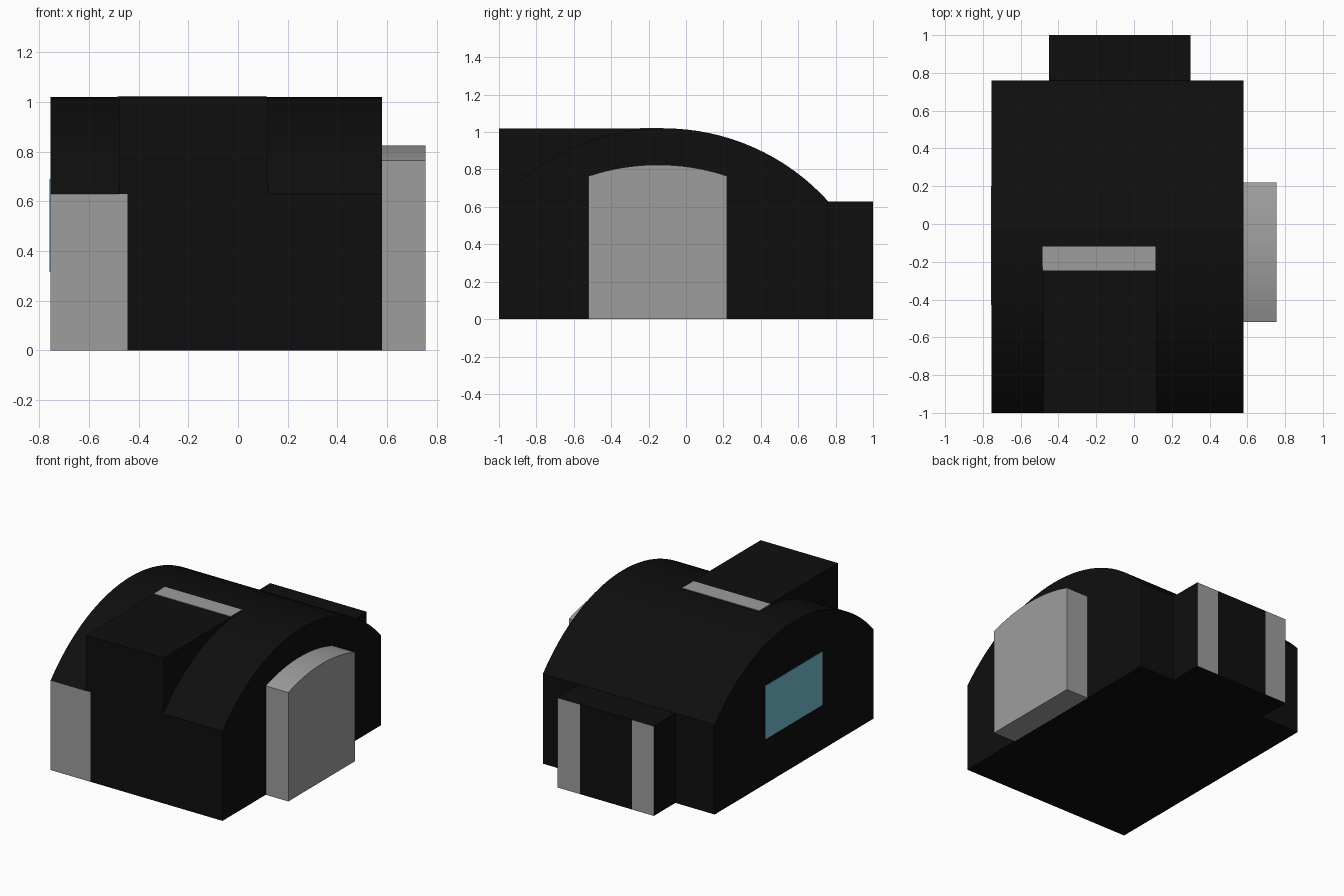
import bpy, bmesh, math

if "Cube" in bpy.data.objects:
    bpy.data.objects.remove(bpy.data.objects["Cube"])


def material(name, rgb):
    m = bpy.data.materials.new(name)
    m.diffuse_color = (*rgb, 1)
    m.use_nodes = True
    m.node_tree.nodes["Principled BSDF"].inputs["Base Color"].default_value = m.diffuse_color
    return m


BLACK = material("near_black", (0.0045, 0.0045, 0.0045))
GREY = material("mid_grey", (0.34, 0.34, 0.34))
TEAL = material("teal_glass", (0.175, 0.51, 0.63))


def finish(name, bm, mats):
    bmesh.ops.recalc_face_normals(bm, faces=bm.faces[:])
    me = bpy.data.meshes.new(name)
    bm.to_mesh(me)
    bm.free()
    for m in mats:
        me.materials.append(m)
    ob = bpy.data.objects.new(name, me)
    bpy.context.collection.objects.link(ob)
    return ob


def box_bm(x0, x1, y0, y1, z0, z1):
    bm = bmesh.new()
    bmesh.ops.create_cube(bm, size=1)
    for v in bm.verts:
        v.co.x = x1 if v.co.x > 0 else x0
        v.co.y = y1 if v.co.y > 0 else y0
        v.co.z = z1 if v.co.z > 0 else z0
    return bm


def arched_bm(x0, x1, y0, y1, eave, crown, steps):
    """Block with an arc-shaped top, extruded along x."""
    half, rise, mid = (y1 - y0) / 2, crown - eave, (y0 + y1) / 2
    r = (half * half + rise * rise) / (2 * rise)
    a = math.asin(half / r)
    pts = [(y1, 0), (y0, 0)]
    for i in range(steps + 1):
        t = -a + 2 * a * i / steps
        pts.append((mid + r * math.sin(t), crown - r + r * math.cos(t)))
    bm = bmesh.new()
    f = bm.faces.new([bm.verts.new((x0, y, z)) for y, z in pts])
    ext = bmesh.ops.extrude_face_region(bm, geom=[f])["geom"]
    moved = [v for v in ext if isinstance(v, bmesh.types.BMVert)]
    bmesh.ops.translate(bm, verts=moved, vec=(x1 - x0, 0, 0))
    return bm


def cut_x(bm, x):
    bmesh.ops.bisect_plane(bm, geom=bm.verts[:] + bm.edges[:] + bm.faces[:],
                           plane_co=(x, 0, 0), plane_no=(1, 0, 0))


def smooth(ob):
    bpy.ops.object.select_all(action='DESELECT')
    ob.select_set(True)
    bpy.context.view_layer.objects.active = ob
    bpy.ops.object.shade_smooth_by_angle(angle=math.radians(20))


# Main vaulted hall, with a grey panel on the left of the front wall
bm = arched_bm(-0.755, 0.58, -1, 0.76, 0.63, 1.02, 32)
cut_x(bm, -0.445)
for f in bm.faces:
    c = f.calc_center_median()
    if c.y < -0.999 and c.x < -0.445:
        f.material_index = 1
smooth(finish("vaulted_hall", bm, [BLACK, GREY]))

# Flat-topped front block rising from the vault
finish("front_dormer", box_bm(-0.48, 0.12, -1, -0.10, 0.63, 1.02), [BLACK])

# Light strip across the roof
finish("roof_strip", box_bm(-0.485, 0.115, -0.245, -0.12, 1.016, 1.023), [GREY])

# Rear annex with a grey stripe at each end of its back wall
bm = box_bm(-0.45, 0.30, 0.76, 1.0, 0, 0.63)
cut_x(bm, -0.28)
cut_x(bm, 0.125)
for f in bm.faces:
    c = f.calc_center_median()
    if c.y > 0.999 and not -0.28 < c.x < 0.125:
        f.material_index = 1
finish("rear_annex", bm, [BLACK, GREY])

# Arched grey bay on the right wall
smooth(finish("side_bay", arched_bm(0.58, 0.755, -0.52, 0.22, 0.765, 0.825, 16), [GREY]))

# Window on the left wall
finish("side_window", box_bm(-0.758, -0.752, -0.43, 0.20, 0.315, 0.69), [TEAL])
